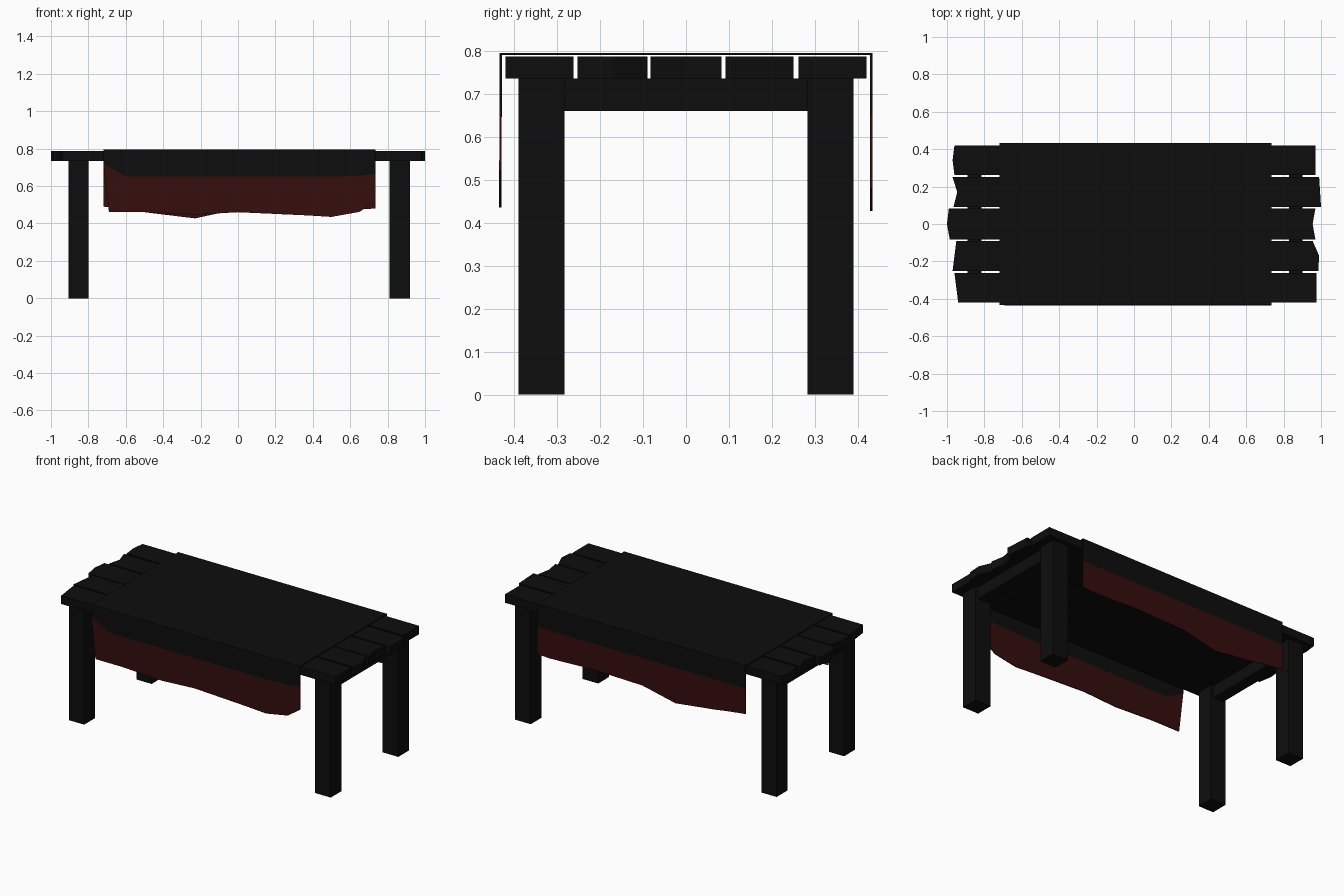
import bpy
import bmesh

cube = bpy.data.objects.get("Cube")
if cube:
    bpy.data.objects.remove(cube, do_unlink=True)


def material(name, colour):
    mat = bpy.data.materials.new(name)
    mat.use_nodes = True
    mat.diffuse_color = colour
    mat.node_tree.nodes["Principled BSDF"].inputs["Base Color"].default_value = colour
    return mat


black = material("charred black", (0.004, 0.004, 0.004, 1))
red = material("dark red", (0.036, 0.004, 0.004, 1))


def finish(name, bm, mats):
    bmesh.ops.recalc_face_normals(bm, faces=bm.faces)
    mesh = bpy.data.meshes.new(name)
    bm.to_mesh(mesh)
    bm.free()
    for mat in mats:
        mesh.materials.append(mat)
    obj = bpy.data.objects.new(name, mesh)
    bpy.context.collection.objects.link(obj)
    return obj


def slab(name, outline, z0, z1):
    """Extrude a flat outline upward from z0 to z1."""
    bm = bmesh.new()
    face = bm.faces.new([bm.verts.new((x, y, z0)) for x, y in outline])
    top = bmesh.ops.extrude_face_region(bm, geom=[face])["geom"]
    verts = [v for v in top if isinstance(v, bmesh.types.BMVert)]
    bmesh.ops.translate(bm, verts=verts, vec=(0, 0, z1 - z0))
    return finish(name, bm, [black])


def block(name, x0, x1, y0, y1, z0, z1):
    return slab(name, [(x0, y0), (x1, y0), (x1, y1), (x0, y1)], z0, z1)


# Tabletop planks with broken ends: y range, then near/middle/far x of each end
planks = [
    (-0.42, -0.262, (-0.94, -0.95, -0.96), (0.975, 0.975, 0.975)),
    (-0.252, -0.09, (-0.97, -0.96, -0.95), (0.985, 0.99, 0.955)),
    (-0.083, 0.083, (-0.985, -1.0, -0.99), (0.97, 0.955, 0.97)),
    (0.092, 0.25, (-0.965, -0.945, -0.97), (1.0, 0.995, 0.99)),
    (0.262, 0.42, (-0.96, -0.97, -0.96), (0.97, 0.97, 0.97)),
]
for i, (y0, y1, left, right) in enumerate(planks):
    ys = (y0, (y0 + y1) / 2, y1)
    outline = list(zip(right, ys)) + list(zip(left, ys))[::-1]
    slab(f"plank_{i + 1}", outline, 0.735, 0.787)

# Legs and the rail joining each pair
for side, x0, x1 in (("right", -0.905, -0.80), ("left", 0.81, 0.92)):
    block(f"front_{side}_leg", x0, x1, -0.39, -0.282, 0, 0.735)
    block(f"back_{side}_leg", x0, x1, 0.282, 0.39, 0, 0.735)
    mid = (x0 + x1) / 2
    block(f"{side}_rail", mid - 0.037, mid + 0.037, -0.282, 0.282, 0.66, 0.735)

# Cloth stations: x, front hem, front band, back band, back hem heights
stations = [
    (-0.72, 0.46, 0.72, 0.65, 0.49),
    (-0.6, 0.46, 0.65, 0.65, 0.475),
    (-0.5, 0.46, 0.65, 0.65, 0.46),
    (-0.23, 0.447, 0.65, 0.65, 0.427),
    (0, 0.46, 0.65, 0.65, 0.477),
    (0.37, 0.443, 0.65, 0.65, 0.486),
    (0.5, 0.435, 0.65, 0.65, 0.48),
    (0.65, 0.462, 0.655, 0.65, 0.475),
    (0.735, 0.52, 0.665, 0.65, 0.48),
]
bm = bmesh.new()
rows = []
for x, fh, fb, bb, bh in stations:
    hem_x = max(x, -0.69)
    rows.append([bm.verts.new(p) for p in (
        (hem_x, -0.432, fh), (x, -0.431, fb), (x, -0.431, 0.7925),
        (x, 0.431, 0.7925), (x, 0.431, bb), (x, 0.431, bh))])
for a, b in zip(rows, rows[1:]):
    for j in range(len(a) - 1):
        face = bm.faces.new((a[j], b[j], b[j + 1], a[j + 1]))
        face.material_index = 1 if j in (0, 4) else 0  # red lower drapes
cloth = finish("table_cloth", bm, [black, red])
mod = cloth.modifiers.new("thickness", "SOLIDIFY")
mod.thickness = 0.005
mod.offset = 0
mod.use_even_offset = True
